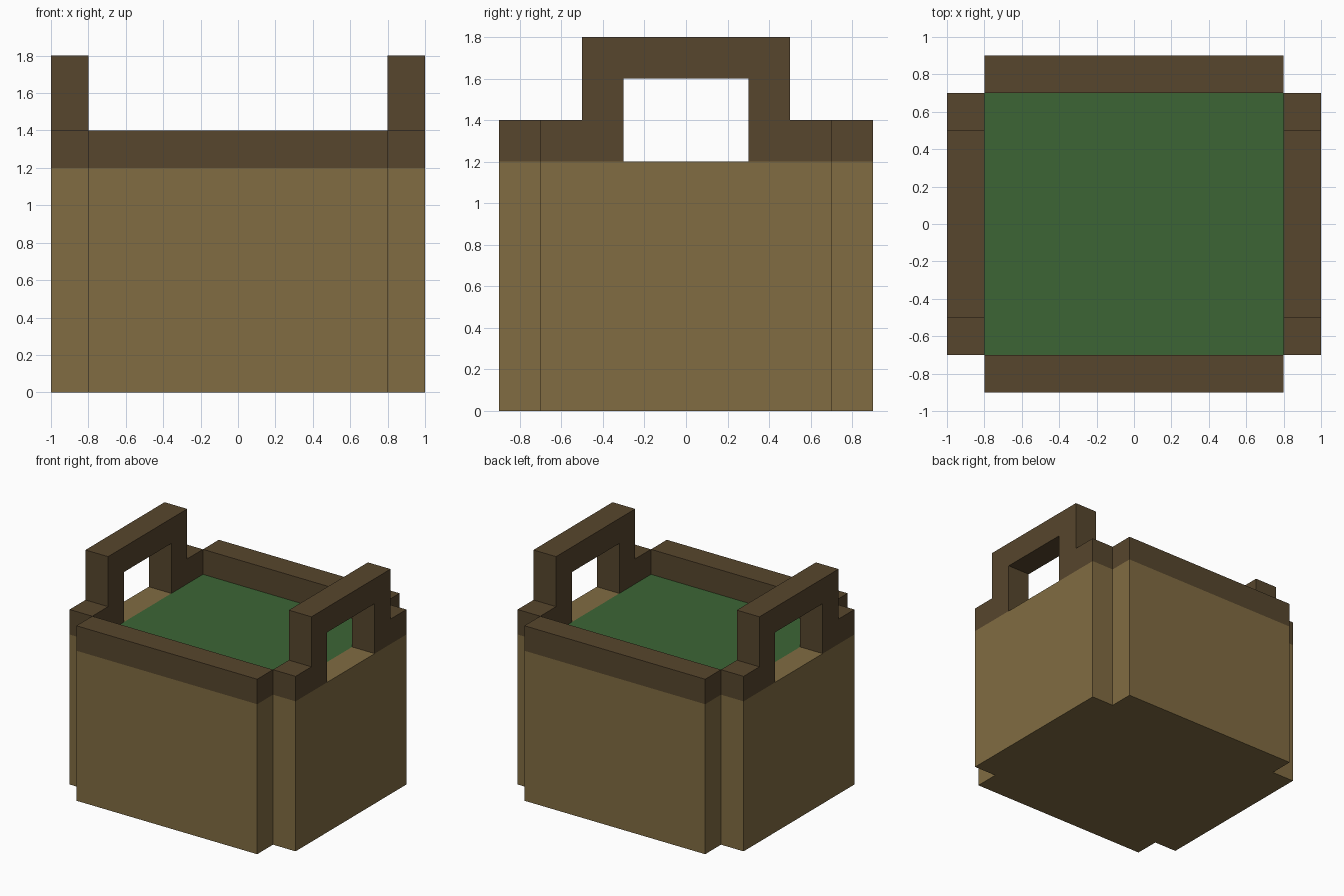
import bpy, bmesh
from mathutils import Vector

if "Cube" in bpy.data.objects:
    bpy.data.objects.remove(bpy.data.objects["Cube"])


def material(name, rgb):
    # 8-bit display colour to linear
    lin = [((c / 255 + 0.055) / 1.055) ** 2.4 for c in rgb]
    m = bpy.data.materials.new(name)
    m.diffuse_color = (*lin, 1)
    m.use_nodes = True
    m.node_tree.nodes["Principled BSDF"].inputs["Base Color"].default_value = m.diffuse_color
    return m


TAN = material("tan", (129, 108, 66))
BROWN = material("dark brown", (87, 70, 45))
GREEN = material("green", (60, 101, 53))


def prism(name, points, direction, mat, drop=None):
    """Extrude a closed outline; drop removes faces hidden against other parts."""
    bm = bmesh.new()
    face = bm.faces.new([bm.verts.new(p) for p in points])
    if direction:
        ext = bmesh.ops.extrude_face_region(bm, geom=[face], use_keep_orig=True)
        verts = [g for g in ext["geom"] if isinstance(g, bmesh.types.BMVert)]
        bmesh.ops.translate(bm, verts=verts, vec=Vector(direction))
        bmesh.ops.recalc_face_normals(bm, faces=bm.faces)
    bm.normal_update()
    if drop:
        hidden = [f for f in bm.faces if drop(f)]
        bmesh.ops.delete(bm, geom=hidden, context="FACES")
    mesh = bpy.data.meshes.new(name)
    bm.to_mesh(mesh)
    bm.free()
    mesh.materials.append(mat)
    ob = bpy.data.objects.new(name, mesh)
    bpy.context.collection.objects.link(ob)
    return ob


def rect(x0, x1, y0, y1, z):
    return [(x0, y0, z), (x1, y0, z), (x1, y1, z), (x0, y1, z)]


H = 1.2          # body height
X, Y = 0.8, 0.7  # inner half sizes
T = 0.2          # wall thickness


def on_body(f):
    return f.normal.z < -0.9 and abs(f.calc_center_median().z - H) < 1e-4


# Body: box with notched corners, open where the rim and filling sit
quarter = [(X + T, -Y), (X + T, Y), (X, Y), (X, Y + T)]
outline = quarter + [(-x, y) for x, y in reversed(quarter)]
outline += [(-X, -Y - T), (X, -Y - T)]
outline[outline.index((-X - T, -Y)) + 1:] = [(-X, -Y), (-X, -Y - T), (X, -Y - T), (X, -Y)]
prism("body", [(x, y, 0) for x, y in outline], (0, 0, H), TAN,
      lambda f: f.normal.z > 0.9)

# Filling, level with the top of the body
prism("filling", rect(-X, X, -Y, Y, H), None, GREEN)

# Front and back rims
for name, y in (("front_rim", -Y - T), ("back_rim", Y)):
    prism(name, rect(-X, X, y, y + T, H), (0, 0, 0.2), BROWN, on_body)

# Side rims with raised handles, and the ledge under each opening
half = [(0.3, 1.6), (0.3, H), (Y, H), (Y, 1.4), (0.5, 1.4), (0.5, 1.8)]
profile = half + [(-y, z) for y, z in reversed(half)]
for side, x in (("left", -X - T), ("right", X)):
    prism(side + "_handle", [(x, y, z) for y, z in profile], (T, 0, 0), BROWN, on_body)
    prism(side + "_ledge", rect(x, x + T, -0.3, 0.3, H), None, TAN)
